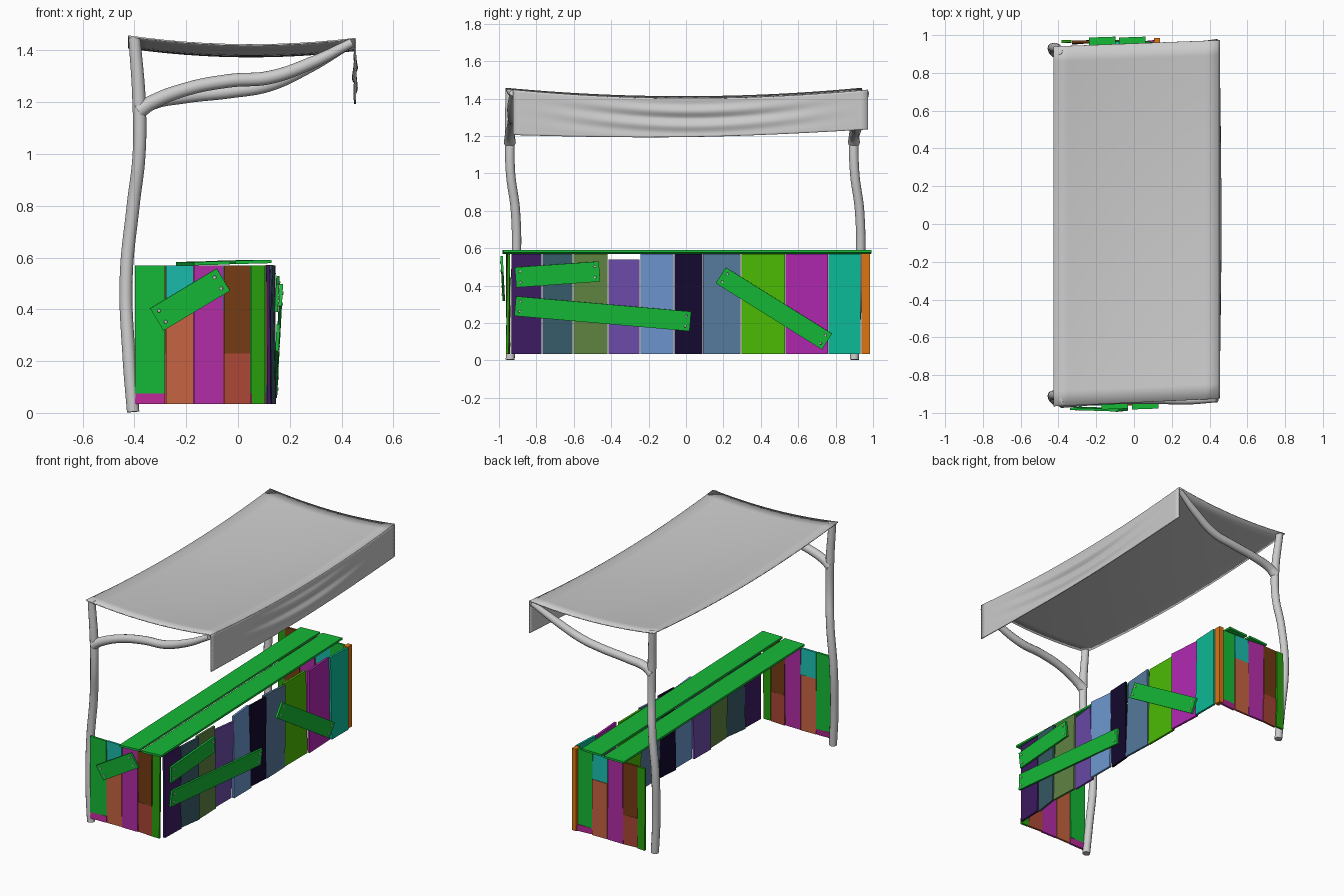
import bpy, bmesh, math, random
from mathutils import Matrix, Vector

if "Cube" in bpy.data.objects:
    bpy.data.objects.remove(bpy.data.objects["Cube"])

random.seed(4)
mats = {}


def paint(ob, hexcol):
    # display colour from an sRGB hex string
    if hexcol not in mats:
        m = bpy.data.materials.new("paint_" + hexcol)
        lin = [(int(hexcol[i:i + 2], 16) / 255) ** 2.2 for i in (0, 2, 4)]
        m.diffuse_color = (*lin, 1)
        m.use_nodes = True
        m.node_tree.nodes["Principled BSDF"].inputs["Base Color"].default_value = m.diffuse_color
        mats[hexcol] = m
    ob.data.materials.append(mats[hexcol])


def finish(name, bm, color=None):
    bmesh.ops.recalc_face_normals(bm, faces=bm.faces)
    me = bpy.data.meshes.new(name)
    bm.to_mesh(me)
    bm.free()
    ob = bpy.data.objects.new(name, me)
    bpy.context.collection.objects.link(ob)
    if color:
        paint(ob, color)
    return ob


def plank(name, size, matrix, color, warp=0.0, axis=0):
    # thin box whose four edges may be pushed in or out to look warped
    bm = bmesh.new()
    bmesh.ops.create_cube(bm, size=1)
    push = {(a, b): random.uniform(-warp, warp) for a in (0, 1) for b in (0, 1)}
    other = 1 - axis
    for v in bm.verts:
        p = push[(int(v.co[other] > 0), int(v.co.z > 0))]
        v.co = Vector((v.co.x * size[0], v.co.y * size[1], v.co.z * size[2]))
        v.co[axis] += p
    bm.transform(matrix)
    return finish(name, bm, color)


def smooth(ob):
    for p in ob.data.polygons:
        p.use_smooth = True


def tube(name, pts):
    # bent pole: points are x, y, z, radius
    cu = bpy.data.curves.new(name, 'CURVE')
    cu.dimensions = '3D'
    cu.bevel_depth = 1
    cu.bevel_resolution = 4
    cu.use_fill_caps = True
    cu.resolution_u = 8
    sp = cu.splines.new('BEZIER')
    sp.bezier_points.add(len(pts) - 1)
    for bp, (x, y, z, r) in zip(sp.bezier_points, pts):
        bp.co = (x, y, z)
        bp.radius = r
        bp.handle_left_type = bp.handle_right_type = 'AUTO'
    tmp = bpy.data.objects.new(name + "_curve", cu)
    bpy.context.collection.objects.link(tmp)
    me = bpy.data.meshes.new_from_object(
        tmp.evaluated_get(bpy.context.evaluated_depsgraph_get()))
    bpy.data.objects.remove(tmp)
    ob = bpy.data.objects.new(name, me)
    bpy.context.collection.objects.link(ob)
    bpy.context.view_layer.objects.active = ob
    ob.select_set(True)
    bpy.ops.object.shade_smooth_by_angle(angle=math.radians(50))
    ob.select_set(False)


def sheet(name, nu, nv, f):
    # cloth from a parametric grid
    bm = bmesh.new()
    g = [[bm.verts.new(f(i / nu, j / nv)) for j in range(nv + 1)] for i in range(nu + 1)]
    for i in range(nu):
        for j in range(nv):
            bm.faces.new((g[i][j], g[i + 1][j], g[i + 1][j + 1], g[i][j + 1]))
    ob = finish(name, bm)
    smooth(ob)
    s = ob.modifiers.new("thickness", 'SOLIDIFY')
    s.thickness = 0.006
    s.offset = 0


# posts and braces, the second post a shifted copy of the first
post = [(-0.405, -0.94, 0.004, .024), (-0.42, -0.932, 0.2, .025), (-0.432, -0.908, 0.52, .025),
        (-0.405, -0.912, 0.8, .025), (-0.382, -0.938, 1.0, .025), (-0.382, -0.942, 1.2, .026),
        (-0.40, -0.942, 1.45, .023)]
for tag, dy, drop, dend in (("front", 0, 0, 0), ("rear", 1.84, 0.035, 0.05)):
    tube(tag + "_post", [(x, y + dy + (0.02 if dy and z > 1.3 else 0), z, r)
                         for x, y, z, r in post])
    y = -0.942 + dy
    tube(tag + "_brace", [(-0.385, y, 1.165, .032), (-0.34, y, 1.195, .028),
                          (-0.2, y + .01, 1.25 - drop * .8, .026),
                          (-0.03, y + .015, 1.283 - drop * 1.2, .026),
                          (0.12, y + .015, 1.295 - drop * .8, .026),
                          (0.28, y + .01 + dend * .5, 1.35 - drop * .3, .024),
                          (0.44, y + .015 + dend, 1.43, .017)])


# canopy cloth
def canopy(u, v):
    y0, y1 = -0.965 + 0.04 * u, 0.94 + 0.033 * u
    z = 1.455 - 0.01 * u - 0.115 * u * (1 - u) - 0.045 * 4 * v * (1 - v)
    return (-0.425 + 0.875 * u, y0 + (y1 - y0) * v, z)


def valance(u, v):
    x, y, z = canopy(1, v)
    bottom = 1.205 + 0.03 * v - 0.025 * math.sin(math.pi * v)
    zz = z + (bottom - z) * u
    swag = zz + 0.11 * math.sin(math.pi * v)
    fold = math.sin(math.pi * v) ** 2 * math.sin(math.pi * u)
    return (x + 0.002 + 0.01 * fold * math.sin(swag * 75), y, zz)


sheet("canopy_cloth", 12, 24, canopy)
sheet("canopy_valance", 24, 48, valance)

GREEN = "1CB83A"
# front wall planks
edges = [-.936, -.77, -.604, -.417, -.246, -.064, .09, .294, .53, .76, .936]
cols = ["3E2060", "3A5C68", "5F8244", "6B4CA8", "6C94CC", "1A1232", "56789A", "4CB80C", "AE2CAE", "14B896"]
for i, c in enumerate(cols):
    a, b = edges[i], edges[i + 1]
    top = 0.54 if i == 3 else 0.57
    m = Matrix.Translation((0.127, (a + b) / 2, (0.035 + top) / 2))
    plank(f"front_plank_{i + 1}", (0.014, b - a - 0.004, top - 0.035), m, c, 0.014, 0)
plank("corner_strip", (0.03, 0.045, 0.535), Matrix.Translation((0.122, 0.961, 0.303)), "DC7418")

# side wall planks: x start, x end, z start, z end, colour
side = [(-.40, -.28, .075, .57, GREEN), (-.40, -.28, .035, .075, "B42C92"),
        (-.28, -.17, .40, .57, "20BCAC"), (-.28, -.17, .035, .40, "C66444"),
        (-.17, -.055, .035, .57, "B030A4"), (-.055, .05, .23, .57, "743E1A"),
        (-.055, .05, .035, .23, "A84838"), (.05, .105, .035, .57, "2C9C14")]
turn = Matrix.Translation((-0.28, 0.012, 0)) @ Matrix.Rotation(math.pi, 4, 'Z')
for tag, base in (("near", Matrix()), ("far", turn)):
    for i, (x0, x1, z0, z1, c) in enumerate(side):
        m = base @ Matrix.Translation(((x0 + x1) / 2, -0.95, (z0 + z1) / 2))
        plank(f"{tag}_side_plank_{i + 1}", (x1 - x0 - .003, .014, z1 - z0), m, c, 0.006, 1)


def nailed_board(name, length, width, m):
    # green repair board in its local y-z plane facing +x, with four nails
    plank(name, (0.013, length, width), m, GREEN)
    bm = bmesh.new()
    for sy in (-1, 1):
        for sz in (-1, 1):
            loc = m @ Matrix.Translation((0.007, sy * (length / 2 - .025), sz * (width / 2 - .025)))
            bmesh.ops.create_cone(bm, cap_ends=True, segments=10, radius1=.008, radius2=.006,
                                  depth=.006, matrix=loc @ Matrix.Rotation(math.pi / 2, 4, 'Y'))
    finish(name + "_nails", bm)


# repair boards: y, z, length, width, angle, x
for i, (y, z, l, w, a, x) in enumerate([(-.687, .46, .45, .108, 4, .151), (-.445, .25, .94, .105, -5, .151),
                                        (.47, .278, .67, .10, -32, .156)]):
    lean = Matrix.Rotation(math.radians(3), 4, 'Y')
    nailed_board(f"front_repair_board_{i + 1}", l, w, Matrix.Translation((x, y, z))
                 @ lean @ Matrix.Rotation(math.radians(a), 4, 'X'))
nailed_board("side_repair_board", 0.30, 0.10, Matrix.Translation((-.185, -.98, .438))
             @ Matrix.Rotation(math.radians(-90), 4, 'Z') @ Matrix.Rotation(math.radians(3), 4, 'Y')
             @ Matrix.Rotation(math.radians(31), 4, 'X'))

# counter top boards, slightly skewed
for i, x in enumerate((-.135, .025)):
    m = (Matrix.Translation((x, 0.005, .578 + .005 * i)) @ Matrix.Rotation(math.radians(2), 4, 'Z')
         @ Matrix.Rotation(math.radians(-1.5), 4, 'Y'))
    plank(f"counter_board_{i + 1}", (0.14, 1.97, 0.013), m, GREEN)
